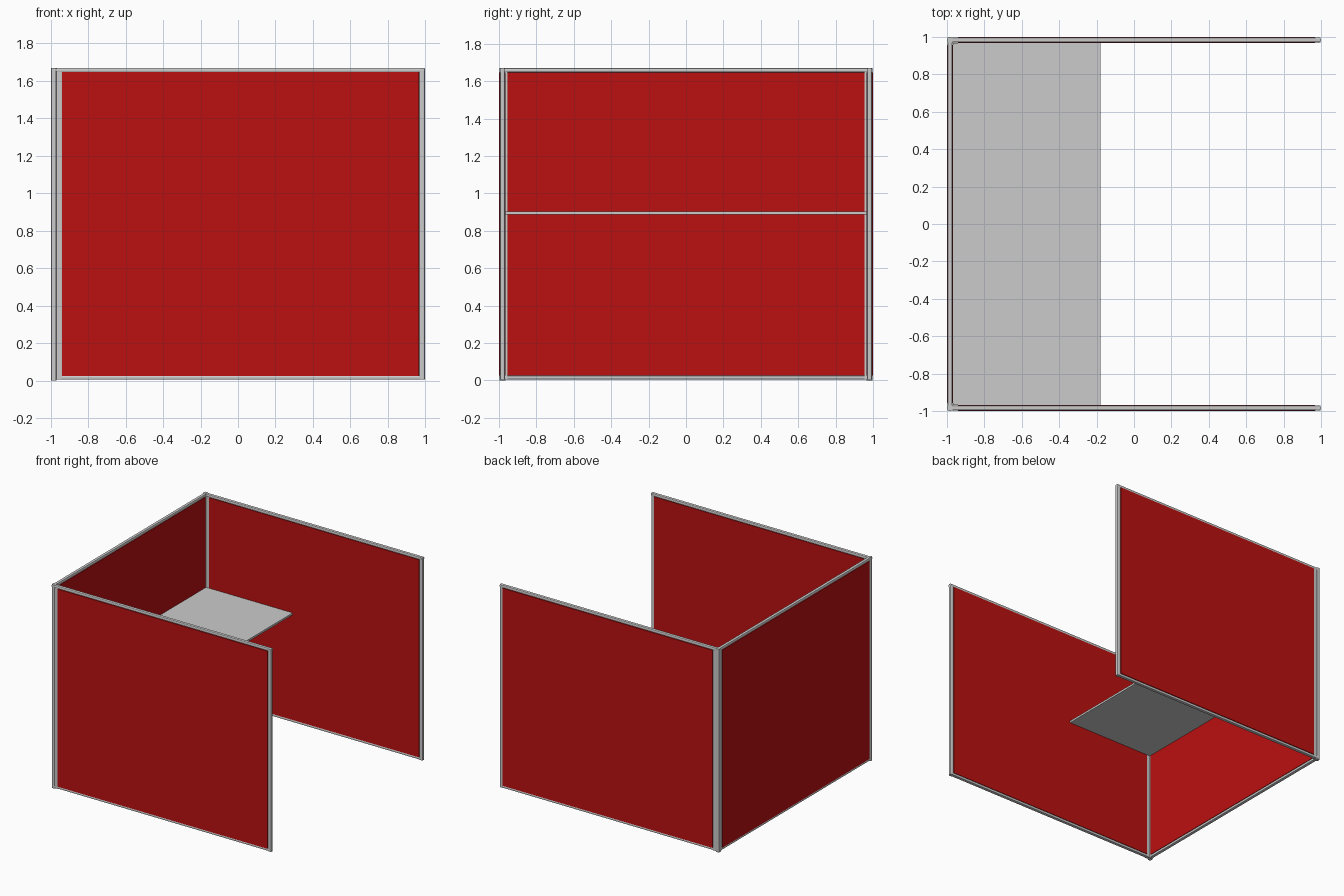
import bpy, bmesh
from mathutils import Vector

if "Cube" in bpy.data.objects:
    bpy.data.objects.remove(bpy.data.objects["Cube"])

H = 1.67      # wall height
red = bpy.data.materials.new("red_fabric")
red.diffuse_color = (0.5, 0.005, 0.005, 1)
red.use_nodes = True
red.node_tree.nodes["Principled BSDF"].inputs["Base Color"].default_value = red.diffuse_color


def box(name, lo, hi, bevel=0.0, axis=None, mat=None):
    """Box between two corners; bevels only the edges running along axis."""
    lo, hi = Vector(lo), Vector(hi)
    bm = bmesh.new()
    bmesh.ops.create_cube(bm, size=1)
    for v in bm.verts:
        v.co = Vector([(lo[i] + hi[i]) / 2 + v.co[i] * (hi[i] - lo[i]) for i in range(3)])
    if bevel:
        edges = [e for e in bm.edges
                 if abs((e.verts[0].co - e.verts[1].co).normalized()[axis]) > 0.9]
        bmesh.ops.bevel(bm, geom=edges, offset=bevel, segments=2,
                        profile=0.5, affect='EDGES')
    me = bpy.data.meshes.new(name)
    bm.to_mesh(me)
    bm.free()
    ob = bpy.data.objects.new(name, me)
    bpy.context.collection.objects.link(ob)
    if mat:
        me.materials.append(mat)
    return ob


# Side walls: fabric panel, rails, stiles and corner post
for s, side in ((-1, "front"), (1, "rear")):
    def ybox(name, x0, x1, a, b, z0, z1, *args):
        ys = sorted((s * a, s * b))
        return box(side + "_" + name, (x0, ys[0], z0), (x1, ys[1], z1), *args)
    ybox("fabric_panel", -0.94, 0.967, 0.966, 0.999, 0.025, 1.647, 0, None, red)
    ybox("bottom_rail", -0.97, 0.972, 0.968, 0.995, 0.005, 0.026, 0.006, 0)
    ybox("top_rail", -0.995, 0.995, 0.968, 0.995, 1.645, H, 0.008, 0)
    ybox("end_stile", 0.966, 0.997, 0.968, 0.995, 0.005, H - 0.003, 0.008, 2)
    ybox("inner_stile", -0.972, -0.938, 0.968, 0.995, 0.005, 1.65, 0.005, 2)
    ybox("corner_post", -0.997, -0.968, 0.966, 0.997, 0, H, 0.008, 2)

# Back wall
box("back_fabric_panel", (-0.999, -0.955, 0.025), (-0.966, 0.955, 1.647), mat=red)
box("back_bottom_rail", (-0.995, -0.968, 0.005), (-0.968, 0.968, 0.026), 0.006, 1)
box("back_top_rail", (-0.995, -0.968, 1.645), (-0.968, 0.968, H), 0.008, 1)
for s, side in ((-1, "front"), (1, "rear")):
    ys = sorted((s * 0.953, s * 0.968))
    box("back_stile_" + side, (-0.995, ys[0], 0.005), (-0.968, ys[1], 1.65), 0.004, 2)

# Desk top
box("desk_top", (-0.966, -0.966, 0.888), (-0.18, 0.966, 0.904))
